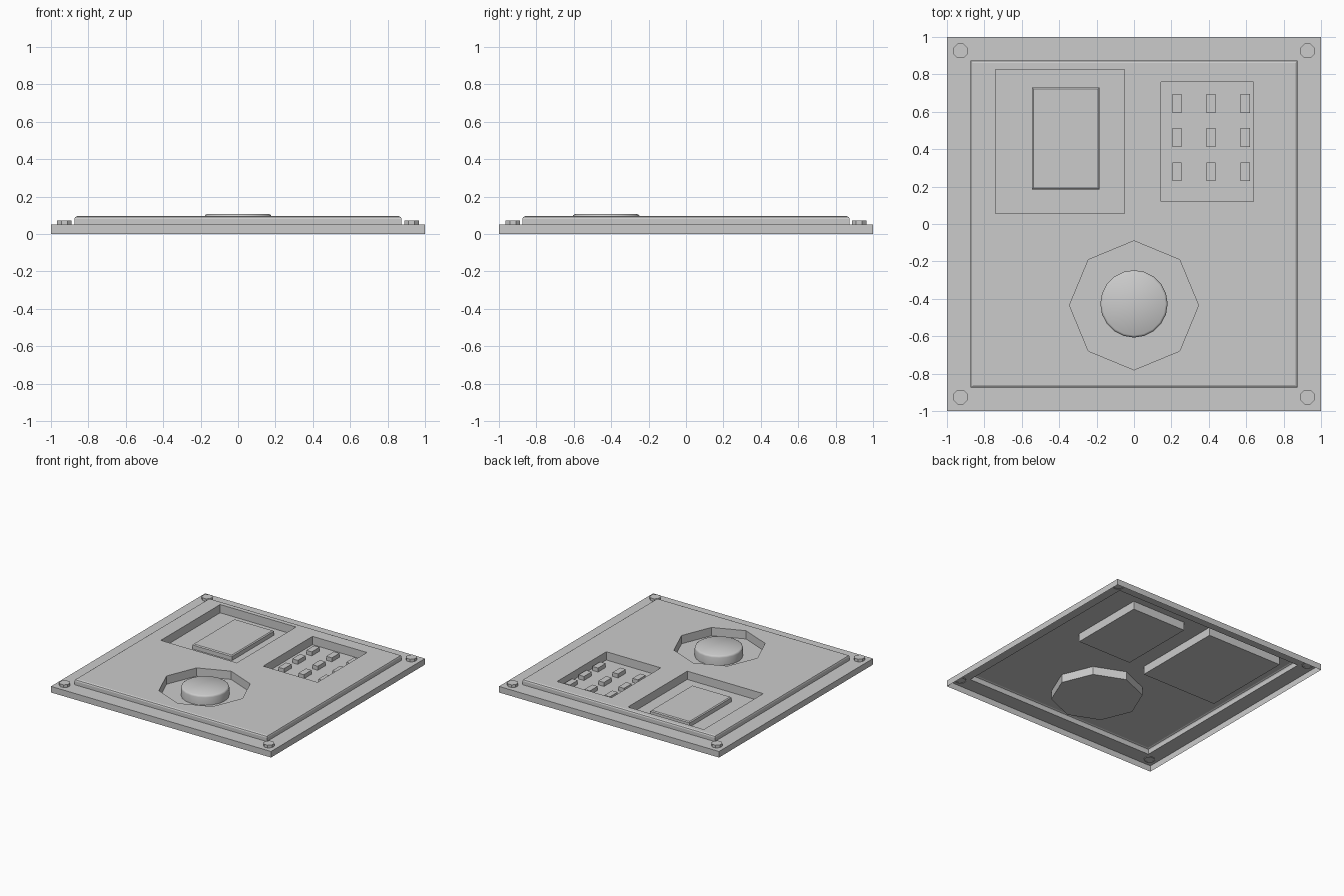
import bpy, bmesh, math

if "Cube" in bpy.data.objects:
    bpy.data.objects.remove(bpy.data.objects["Cube"])


def rect(x0, x1, y0, y1):
    return [(x0, y0), (x1, y0), (x1, y1), (x0, y1)]


def ngon(cx, cy, r, n, turn=0.0):
    return [(cx + r * math.cos(turn + i * math.tau / n),
             cy + r * math.sin(turn + i * math.tau / n)) for i in range(n)]


def ring(bm, pts, z):
    return [bm.verts.new((x, y, z)) for x, y in pts]


def bridge(bm, a, b):
    n = len(a)
    for i in range(n):
        bm.faces.new((a[i], a[(i + 1) % n], b[(i + 1) % n], b[i]))


def loft(bm, levels):
    rings = [ring(bm, p, z) for p, z in levels]
    for a, b in zip(rings, rings[1:]):
        bridge(bm, a, b)
    return rings


def finish(bm, name, smooth=False):
    mesh = bpy.data.meshes.new(name)
    bm.to_mesh(mesh)
    bm.free()
    obj = bpy.data.objects.new(name, mesh)
    bpy.context.collection.objects.link(obj)
    if smooth:
        bpy.ops.object.select_all(action='DESELECT')
        obj.select_set(True)
        bpy.context.view_layer.objects.active = obj
        bpy.ops.object.shade_smooth_by_angle(angle=math.radians(50))
    return obj


def raised(name, levels, smooth=False):
    bm = bmesh.new()
    bm.faces.new(loft(bm, levels)[-1])
    return finish(bm, name, smooth)


def square(s):
    return rect(-s, s, -s, s)


TOP, FLOOR = 0.095, 0.027

# Hollow plate: rim, raised panel with softened edge, three sunken pockets
bm = bmesh.new()
profile = [(1, 0), (1, 0.05), (0.875, 0.05), (0.875, 0.08), (0.871, 0.09), (0.86, TOP)]
loops = [loft(bm, [(square(s), z) for s, z in profile])[-1]]
for outline in (rect(-0.74, -0.05, 0.055, 0.825),
                rect(0.145, 0.64, 0.12, 0.76),
                ngon(0, -0.435, 0.345, 8)):
    rim, floor = loft(bm, [(outline, TOP), (outline, FLOOR)])
    bm.faces.new(floor)
    loops.append(rim)
edges = [bm.edges.get((l[i], l[i - 1])) for l in loops for i in range(len(l))]
filled = bmesh.ops.triangle_fill(bm, edges=edges, use_beauty=True, use_dissolve=False)
for f in filled['geom']:
    if isinstance(f, bmesh.types.BMFace):
        f.normal_update()
        if f.normal.z < 0:
            f.normal_flip()
finish(bm, "panel_plate")

# Screen block in the large pocket
raised("screen_block", [(rect(-0.545, -0.185, 0.185, 0.73), FLOOR),
                        (rect(-0.545, -0.185, 0.185, 0.73), 0.06),
                        (rect(-0.537, -0.193, 0.193, 0.722), 0.067)])

# Round push button with softened top edge
raised("round_button", [(ngon(0, -0.427, r, 20), z) for r, z in
                        ((0.18, FLOOR), (0.18, 0.09), (0.177, 0.1), (0.168, 0.106))], True)

# Keypad keys
for i in range(3):
    for j in range(3):
        x, y = 0.23 + 0.182 * i, 0.28 + 0.182 * j
        key = rect(x - 0.025, x + 0.025, y - 0.05, y + 0.05)
        raised("keypad_key", [(key, FLOOR), (key, 0.06)])

# Corner bolts
for sx in (-1, 1):
    for sy in (-1, 1):
        bolt = ngon(0.928 * sx, 0.925 * sy, 0.042, 8, math.pi / 8)
        raised("corner_bolt", [(bolt, 0.043), (bolt, 0.072)])
